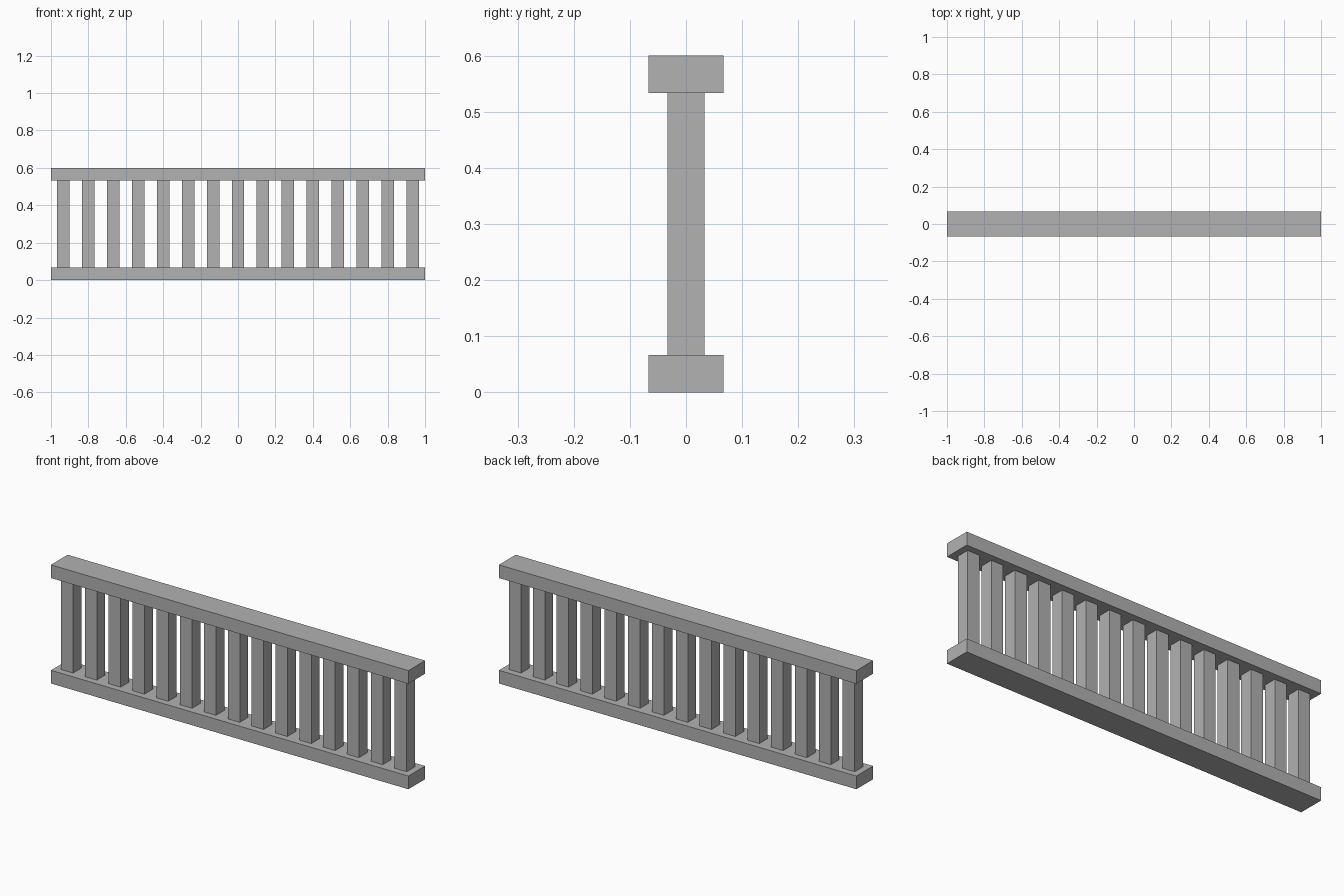
import bpy

cube = bpy.data.objects.get("Cube")
if cube:
    bpy.data.objects.remove(cube, do_unlink=True)

# One plain grey for the whole railing
grey = bpy.data.materials.new("stone_grey")
colour = (0.445, 0.445, 0.445, 1.0)
grey.diffuse_color = colour
grey.use_nodes = True
grey.node_tree.nodes["Principled BSDF"].inputs["Base Color"].default_value = colour

UNIT = 2 / 30            # baluster thickness and rail height
HEIGHT = 9 * UNIT
COUNT = 15


def box(name, size, centre):
    bpy.ops.mesh.primitive_cube_add(size=1, location=centre)
    obj = bpy.context.object
    obj.name = name
    obj.scale = size
    bpy.ops.object.transform_apply(location=False, rotation=False, scale=True)
    obj.data.materials.append(grey)
    return obj


# Rails
rail_size = (2, 2 * UNIT, UNIT)
box("bottom_rail", rail_size, (0, 0, UNIT / 2))
box("top_rail", rail_size, (0, 0, HEIGHT - UNIT / 2))

# Evenly spaced square balusters
for i in range(COUNT):
    x = (i - (COUNT - 1) / 2) * 2 * UNIT
    box(f"baluster_{i + 1}", (UNIT, UNIT, HEIGHT - 2 * UNIT), (x, 0, HEIGHT / 2))
